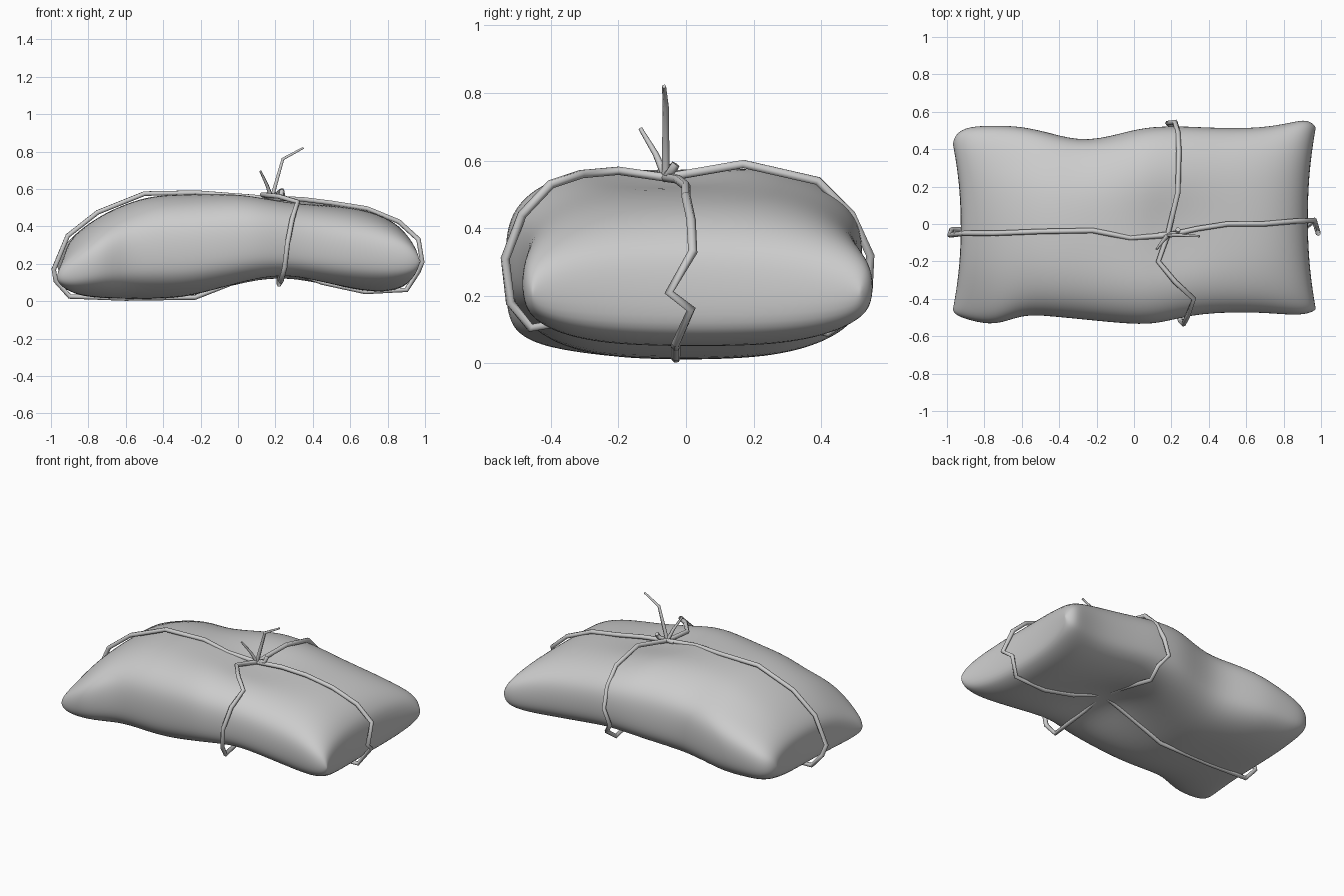
import bpy, bmesh, math

# Stuffed sack: sections along x as (x, front y, back y, bottom z, top z)
SECTIONS = [
    (-0.97, -0.46, 0.43, 0.11, 0.25),
    (-0.955, -0.49, 0.485, 0.075, 0.305),
    (-0.89, -0.515, 0.525, 0.03, 0.37),
    (-0.74, -0.55, 0.53, 0.015, 0.46),
    (-0.60, -0.485, 0.525, 0.01, 0.525),
    (-0.45, -0.495, 0.49, 0.01, 0.57),
    (-0.25, -0.515, 0.435, 0.015, 0.575),
    (0.00, -0.54, 0.51, 0.055, 0.60),
    (0.13, -0.535, 0.525, 0.075, 0.585),
    (0.28, -0.495, 0.525, 0.085, 0.56),
    (0.45, -0.475, 0.515, 0.065, 0.53),
    (0.68, -0.475, 0.515, 0.045, 0.495),
    (0.84, -0.49, 0.545, 0.05, 0.435),
    (0.93, -0.485, 0.565, 0.08, 0.37),
    (0.975, -0.46, 0.52, 0.12, 0.30),
]
HALF = 14          # columns across the top (and the bottom) of each section


def bump(x, y, cx, cy, sx, sy):
    return math.exp(-((x - cx) / sx) ** 2 - ((y - cy) / sy) ** 2)


def make_sack():
    bm = bmesh.new()
    rings = []
    n = 2 * HALF
    for x, y0, y1, z0, z1 in SECTIONS:
        ring = []
        end = max(0, (abs(x) - 0.75) / 0.22)
        for i in range(n):
            a = 2 * math.pi * i / n
            c, s = math.cos(a), math.sin(a)
            u = math.copysign(abs(c) ** 0.72, c)
            power = 0.76 - 0.12 * end if s > 0 else 0.62
            w = math.copysign(abs(s) ** power, s)
            y = (y0 + y1) / 2 + u * (y1 - y0) / 2
            z = (z0 + z1) / 2 + w * (z1 - z0) / 2
            # the ropes pinch the sack at the knot and at the crossing below
            if s > 0:
                z -= s * 0.055 * bump(x, y, 0.18, -0.06, 0.22, 0.2)
                z -= s * 0.05 * bump(x, y, -0.5, 0.42, 0.35, 0.2)
            else:
                z -= s * 0.105 * bump(x, y, 0.2, -0.03, 0.25, 0.28)
            # front left corner sags, back left corner lifts a little
            z -= 0.05 * bump(x, y, -0.97, -0.5, 0.3, 0.25) * (1 + w) / 2 + \
                0.03 * bump(x, y, -0.97, -0.5, 0.25, 0.25) * end
            z += 0.025 * bump(x, y, -0.97, 0.5, 0.3, 0.25)
            # ends dip between the corner ears
            px = x - math.copysign(0.045 * end * (1 - u * u), x)
            ring.append(bm.verts.new((px, y, z)))
        rings.append(ring)
    for a, b in zip(rings, rings[1:]):
        for i in range(n):
            j = (i + 1) % n
            bm.faces.new((a[i], a[j], b[j], b[i]))
    # close each end with a strip joining top to bottom
    for r in (rings[0], rings[-1]):
        bm.faces.new((r[0], r[1], r[-1]))
        for i in range(1, HALF - 1):
            bm.faces.new((r[i], r[i + 1], r[n - i - 1], r[n - i]))
        bm.faces.new((r[HALF - 1], r[HALF], r[HALF + 1]))
    bmesh.ops.recalc_face_normals(bm, faces=bm.faces)
    for f in bm.faces:
        f.smooth = True
    me = bpy.data.meshes.new("sack")
    bm.to_mesh(me)
    bm.free()
    ob = bpy.data.objects.new("sack", me)
    bpy.context.collection.objects.link(ob)
    soften = ob.modifiers.new("soften", "SUBSURF")
    soften.levels = soften.render_levels = 2
    return ob


def rope(name, pts, closed=False, tip=1.0, radius=0.014):
    cu = bpy.data.curves.new(name, "CURVE")
    cu.dimensions = "3D"
    cu.bevel_depth = radius
    cu.bevel_resolution = 1
    cu.use_fill_caps = True
    sp = cu.splines.new("POLY")
    sp.points.add(len(pts) - 1)
    for i, (p, q) in enumerate(zip(sp.points, pts)):
        p.co = (*q, 1)
        p.radius = 1 + (tip - 1) * i / (len(pts) - 1)
    sp.use_cyclic_u = closed
    ob = bpy.data.objects.new(name, cu)
    bpy.context.collection.objects.link(ob)
    return ob


make_sack()

# Long rope around the length
rope("long_rope", [
    (0.18, -0.06, 0.55), (-0.02, -0.075, 0.565), (-0.22, -0.035, 0.58), (-0.50, -0.04, 0.575),
    (-0.75, -0.05, 0.475), (-0.91, -0.05, 0.35), (-0.985, -0.06, 0.17),
    (-0.975, -0.03, 0.11), (-0.90, -0.03, 0.025), (-0.60, -0.03, 0.015),
    (-0.23, -0.03, 0.02), (0.00, -0.03, 0.11), (0.22, -0.03, 0.185), (0.45, -0.03, 0.10),
    (0.68, -0.03, 0.05),
    (0.90, -0.03, 0.06), (0.965, 0.015, 0.16), (0.985, -0.05, 0.21),
    (0.965, 0.02, 0.33), (0.86, 0.015, 0.425), (0.69, 0.0, 0.495), (0.50, 0.0, 0.525),
    (0.34, -0.025, 0.545)], closed=True)

# Cross rope around the width
rope("cross_rope", [
    (0.18, -0.06, 0.55), (0.13, -0.20, 0.57), (0.22, -0.31, 0.56), (0.32, -0.40, 0.53),
    (0.29, -0.485, 0.44), (0.265, -0.535, 0.31), (0.25, -0.52, 0.18), (0.23, -0.46, 0.105),
    (0.22, -0.20, 0.15), (0.22, -0.03, 0.185), (0.22, 0.18, 0.145), (0.22, 0.42, 0.09),
    (0.23, 0.50, 0.15), (0.18, 0.54, 0.22), (0.22, 0.545, 0.32), (0.235, 0.49, 0.44),
    (0.24, 0.39, 0.54), (0.235, 0.17, 0.59)], closed=True)

# Knot and loose ends
rope("knot", [(0.13, -0.06, 0.55), (0.23, -0.05, 0.56), (0.235, -0.03, 0.59)])
rope("long_loose_end", [(0.18, -0.06, 0.55), (0.24, -0.06, 0.76), (0.35, -0.065, 0.82)],
     tip=0.5, radius=0.012)
rope("short_loose_end", [(0.18, -0.06, 0.55), (0.155, -0.09, 0.62), (0.12, -0.135, 0.695)],
     tip=0.5, radius=0.012)
